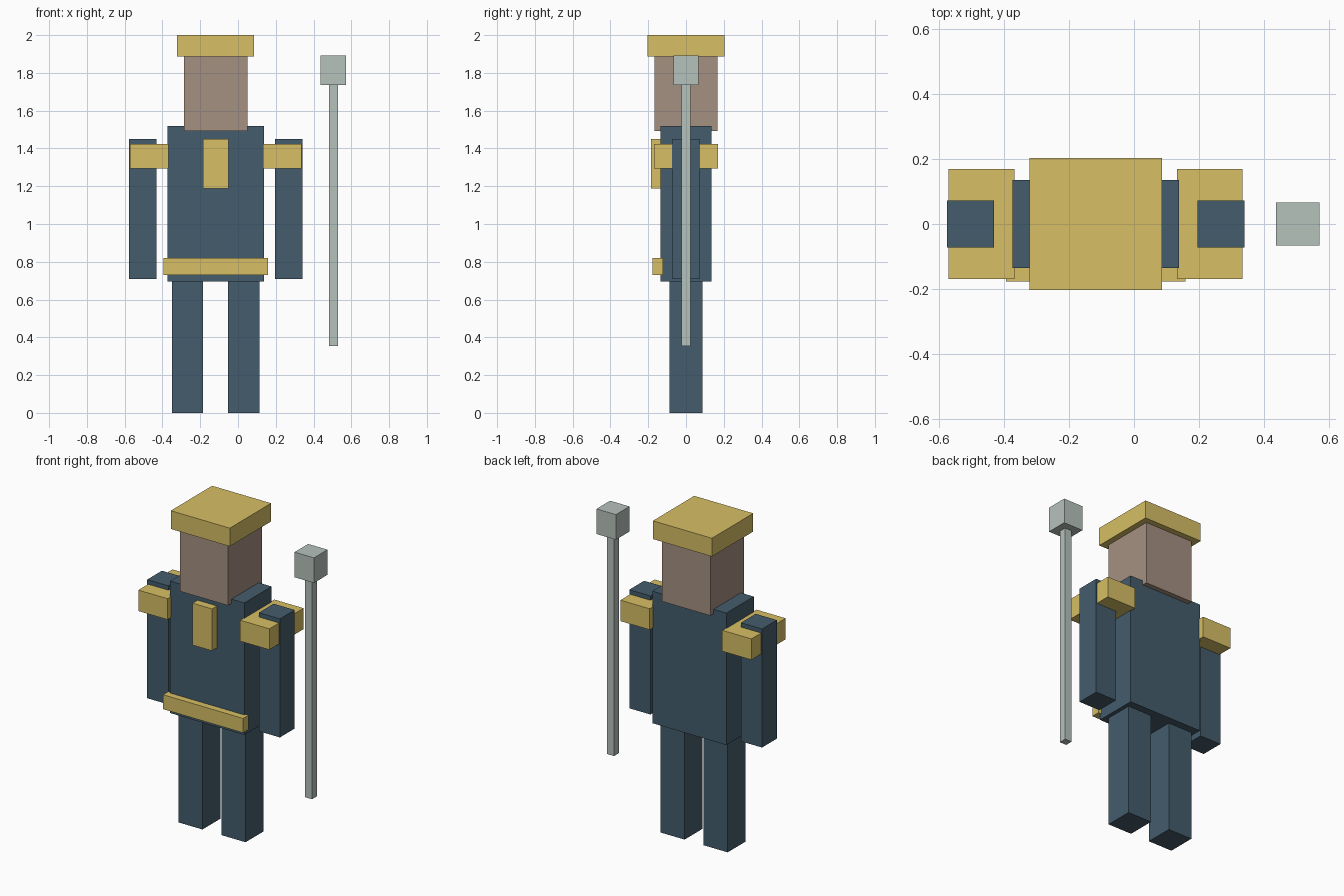
import bpy
import bmesh
from mathutils import Matrix, Vector

if "Cube" in bpy.data.objects:
    bpy.data.objects.remove(bpy.data.objects["Cube"])

BODY_X = -0.118  # the figure's own centre line; the staff stands off to one side


def make_material(name, rgb):
    mat = bpy.data.materials.new(name)
    mat.diffuse_color = (*rgb, 1.0)
    mat.use_nodes = True
    mat.node_tree.nodes["Principled BSDF"].inputs["Base Color"].default_value = mat.diffuse_color
    return mat


CLOTH = make_material("navy_cloth", (0.058, 0.107, 0.15))
GOLD = make_material("gold_trim", (0.68, 0.52, 0.13))
SKIN = make_material("skin", (0.376, 0.28, 0.22))
METAL = make_material("pale_metal", (0.468, 0.539, 0.503))


def box(name, mat, x, width, y, z):
    """Box centred on x, spanning the (min, max) pairs y and z."""
    bm = bmesh.new()
    size = Vector((width, y[1] - y[0], z[1] - z[0]))
    bmesh.ops.create_cube(bm, size=1.0, matrix=Matrix.Diagonal((*size, 1.0)))
    mesh = bpy.data.meshes.new(name)
    bm.to_mesh(mesh)
    bm.free()
    mesh.materials.append(mat)
    obj = bpy.data.objects.new(name, mesh)
    obj.location = (x, sum(y) / 2, sum(z) / 2)
    bpy.context.collection.objects.link(obj)
    return obj


def pair(name, mat, offset, width, y, z):
    """Two matching boxes either side of the body's centre line."""
    for side, sign in (("left", 1), ("right", -1)):
        box(f"{side}_{name}", mat, BODY_X + sign * offset, width, y, z)


# Head and hat
box("hat", GOLD, BODY_X, 0.408, (-0.204, 0.204), (1.886, 2.0))
box("head", SKIN, BODY_X, 0.334, (-0.167, 0.167), (1.492, 1.886))

# Torso with belt and chest plate
box("torso", CLOTH, BODY_X, 0.512, (-0.135, 0.135), (0.695, 1.52))
box("belt", GOLD, BODY_X, 0.554, (-0.177, -0.123), (0.73, 0.82))
box("chest_plate", GOLD, BODY_X, 0.135, (-0.184, -0.13), (1.189, 1.451))

# Limbs and shoulder guards
pair("leg", CLOTH, 0.149, 0.166, (-0.088, 0.088), (0.0, 0.695))
pair("arm", CLOTH, 0.386, 0.146, (-0.073, 0.073), (0.71, 1.451))
pair("shoulder_guard", GOLD, 0.352, 0.202, (-0.169, 0.169), (1.293, 1.424))

# Staff
box("staff_shaft", METAL, 0.505, 0.047, (-0.0235, 0.0235), (0.355, 1.735))
box("staff_head", METAL, 0.505, 0.134, (-0.067, 0.067), (1.735, 1.892))
